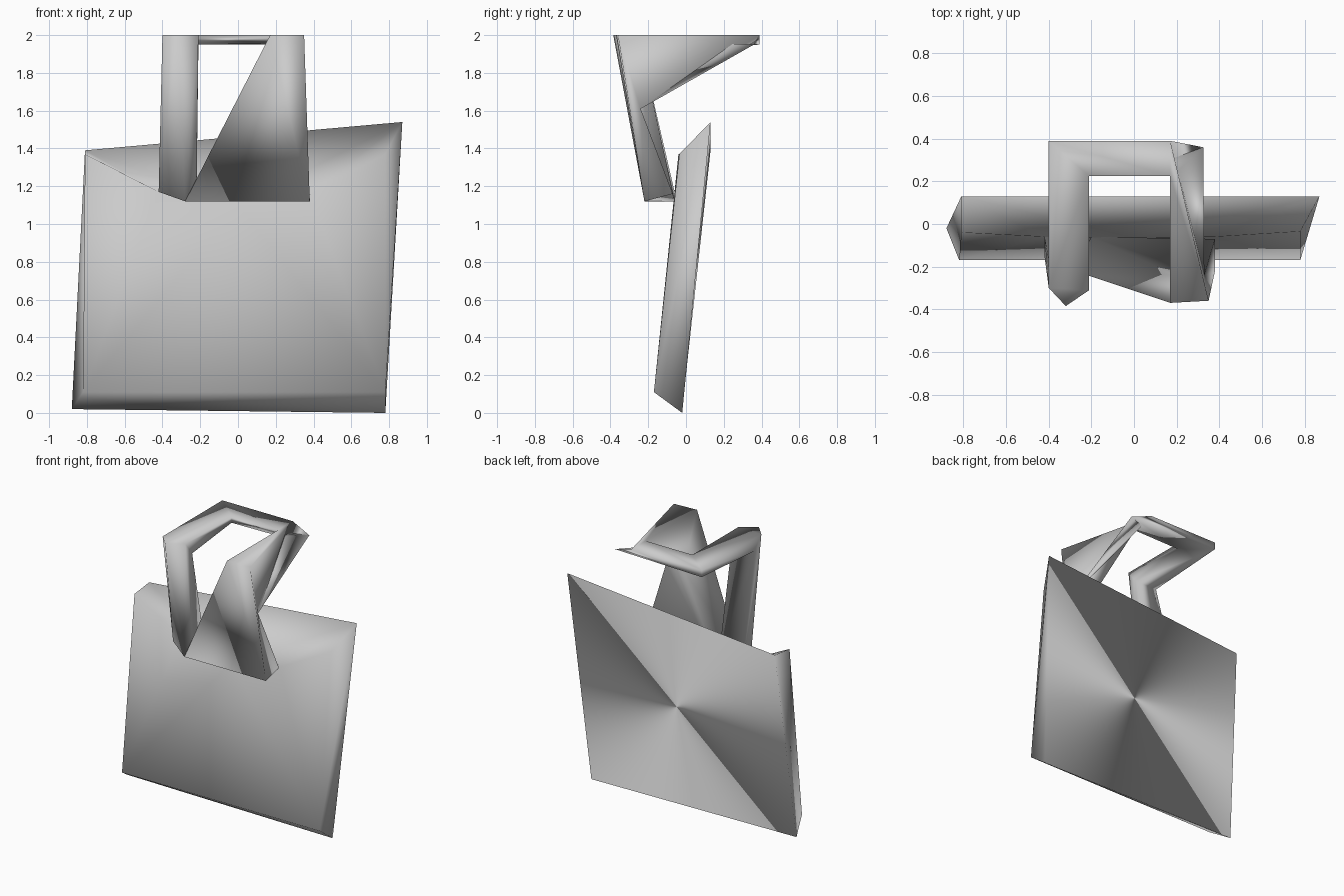
import bpy, bmesh

if "Cube" in bpy.data.objects:
    bpy.data.objects.remove(bpy.data.objects["Cube"])


def make(name, verts, faces, in_plane=()):
    """Fully smooth part; vertices listed in in_plane get rim normals without depth."""
    me = bpy.data.meshes.new(name)
    bm = bmesh.new()
    vs = [bm.verts.new(v) for v in verts]
    for f in faces:
        bm.faces.new([vs[i] for i in f]).smooth = True
    bmesh.ops.recalc_face_normals(bm, faces=bm.faces)
    bm.to_mesh(me)
    bm.free()
    if in_plane:
        normals = [v.normal.copy() for v in me.vertices]
        for i in in_plane:
            normals[i].y = 0
            normals[i].normalize()
        me.normals_split_custom_set_from_vertices(normals)
    ob = bpy.data.objects.new(name, me)
    bpy.context.collection.objects.link(ob)
    return ob


def tube(a, b):
    """Side faces between two index rings of equal length."""
    n = len(a)
    return [(a[i], a[(i + 1) % n], b[(i + 1) % n], b[i]) for i in range(n)]


# Leaning slab: front rim dips in the middle where the handle meets it
front = [(-0.82, -0.17, 0.11), (0.78, -0.17, 0.11), (0.78, -0.035, 1.37),
         (0.38, -0.06, 1.16), (0, -0.065, 1.10), (-0.42, -0.06, 1.17),
         (-0.81, -0.04, 1.37)]
back = [(-0.88, -0.02, 0.02), (0.78, -0.02, 0.0), (0.87, 0.13, 1.54),
        (-0.81, 0.13, 1.39)]
make("slab", front + back,
     [(0, 1, 4), (1, 2, 3), (1, 3, 4), (0, 4, 5), (0, 5, 6),
      (0, 1, 8, 7), (1, 2, 9, 8), (0, 6, 10, 7), (7, 8, 9), (7, 9, 10),
      (2, 3, 9), (3, 4, 9), (4, 10, 9), (4, 5, 10), (5, 6, 10)],
     in_plane=(7, 8, 9, 10))

# Handle, one welded loop: left foot, left shoulder, two back corners,
# right shoulder, right foot
points = []


def ring(*pts):
    start = len(points)
    points.extend(pts)
    return list(range(start, len(points)))


left_foot = ring((-0.42, -0.15, 1.17), (-0.28, -0.22, 1.12), (-0.22, -0.20, 1.12),
                 (-0.22, -0.06, 1.12), (-0.42, -0.06, 1.17))
left_top = ring((-0.40, -0.30, 2), (-0.32, -0.385, 2), (-0.21, -0.31, 2),
                (-0.21, -0.23, 1.90), (-0.39, -0.23, 1.90))
left_back = ring((-0.40, 0.39, 2), (-0.21, 0.225, 2),
                 (-0.21, 0.225, 1.95), (-0.40, 0.39, 1.95))
right_back = ring((0.17, 0.39, 2), (0.17, 0.225, 2),
                  (0.18, 0.225, 1.955), (0.325, 0.36, 1.95))
right_top = ring((0.17, -0.37, 2), (0.35, -0.36, 2),
                 (0.33, -0.24, 1.61), (0.19, -0.24, 1.61))
right_foot = ring((-0.28, -0.22, 1.12), (0.38, -0.22, 1.12),
                  (0.38, -0.07, 1.16), (-0.2, -0.06, 1.12))

faces = [left_foot, right_foot]
faces += tube(left_foot, left_top) + [left_top[:3]]
faces += tube([left_top[0]] + left_top[2:], left_back)
faces += tube(left_back, right_back)
faces += tube(right_top, right_foot)
# right arm: flat top, sloping web outside, inner wall and underside
R, V, W, S = right_back
P, Q, T, U = right_top
faces += [(P, Q, V), (Q, R, V), (Q, T, R), (R, T, S),
          (P, U, V), (U, W, V), (T, U, W), (T, W, S)]
make("handle", points, faces)
